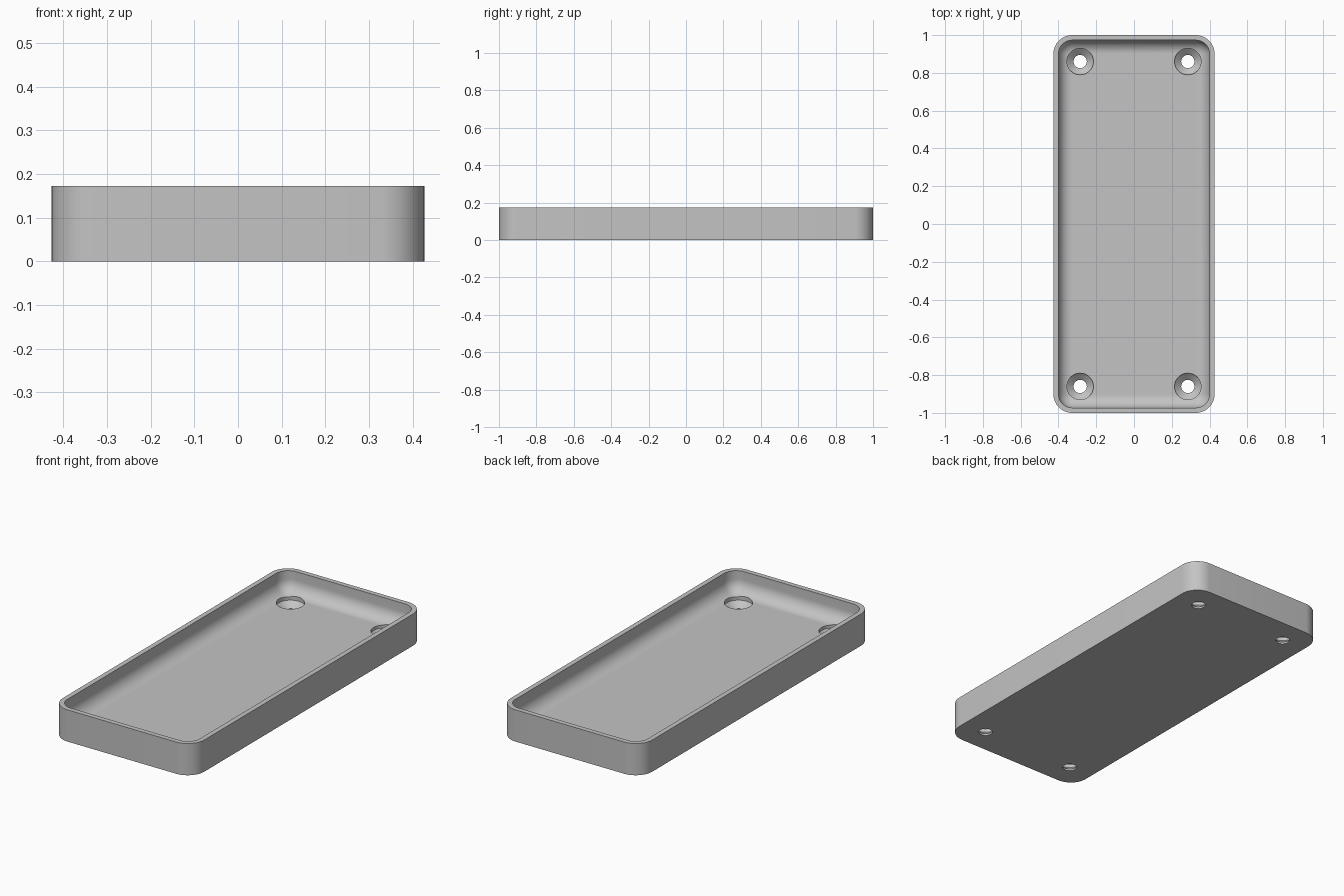
import bpy, bmesh
from math import sin, cos, pi

cube = bpy.data.objects.get("Cube")
if cube:
    bpy.data.objects.remove(cube, do_unlink=True)

HALF_X, HALF_Y, HEIGHT = 0.427, 1.0, 0.173
CORNER, WALL, FLOOR, FILLET = 0.1, 0.027, 0.057, 0.07
HOLE_X, HOLE_Y = 0.285, 0.86

grey = bpy.data.materials.new("plain grey")
grey.use_nodes = True
colour = (0.55, 0.55, 0.55, 1)
grey.diffuse_color = colour
grey.node_tree.nodes["Principled BSDF"].inputs["Base Color"].default_value = colour


def rounded_rectangle(inset, z, steps=12):
    """Points of the tray outline, moved inwards by inset."""
    r = CORNER - inset
    cx, cy = HALF_X - CORNER, HALF_Y - CORNER
    points = []
    for i, (sx, sy) in enumerate([(1, 1), (-1, 1), (-1, -1), (1, -1)]):
        for k in range(steps + 1):
            a = (i + k / steps) * pi / 2
            points.append((sx * cx + r * cos(a), sy * cy + r * sin(a), z))
    return points


def circle(x, y, r, z, sides=48):
    return [(x + r * cos(2 * pi * k / sides), y + r * sin(2 * pi * k / sides), z)
            for k in range(sides)]


def loft(name, sections):
    """Skin a stack of matching loops and cap both ends."""
    bm = bmesh.new()
    rings = [[bm.verts.new(p) for p in s] for s in sections]
    n = len(rings[0])
    for low, high in zip(rings, rings[1:]):
        for k in range(n):
            j = (k + 1) % n
            bm.faces.new((low[k], low[j], high[j], high[k]))
    bm.faces.new(rings[0][::-1])
    bm.faces.new(rings[-1])
    bmesh.ops.recalc_face_normals(bm, faces=bm.faces)
    mesh = bpy.data.meshes.new(name)
    bm.to_mesh(mesh)
    bm.free()
    mesh.materials.append(grey)
    obj = bpy.data.objects.new(name, mesh)
    bpy.context.collection.objects.link(obj)
    return obj


# Tray: outer wall, rim, inner wall and rounded transition to the floor
sections = [rounded_rectangle(0, 0), rounded_rectangle(0, HEIGHT),
            rounded_rectangle(WALL, HEIGHT)]
for i in range(13):
    a = i / 12 * pi / 2
    sections.append(rounded_rectangle(WALL + FILLET * (1 - cos(a)),
                                      FLOOR + FILLET * (1 - sin(a))))
tray = loft("tray", sections)

# Countersunk screw holes in the four corners
hole_profile = [(0.035, -0.1), (0.035, 0.01), (0.07, 0.04), (0.07, 0.3)]
bpy.context.view_layer.objects.active = tray
tray.select_set(True)
for sx in (-1, 1):
    for sy in (-1, 1):
        cutter = loft("screw_hole_cutter",
                      [circle(sx * HOLE_X, sy * HOLE_Y, r, z) for r, z in hole_profile])
        cutter.hide_render = True
        cut = tray.modifiers.new("screw hole", 'BOOLEAN')
        cut.operation = 'DIFFERENCE'
        cut.solver = 'EXACT'
        cut.object = cutter
        bpy.ops.object.modifier_apply(modifier=cut.name)
        bpy.data.objects.remove(cutter, do_unlink=True)

bpy.ops.object.select_all(action='DESELECT')
tray.select_set(True)
bpy.ops.object.shade_smooth_by_angle(angle=pi / 6)
